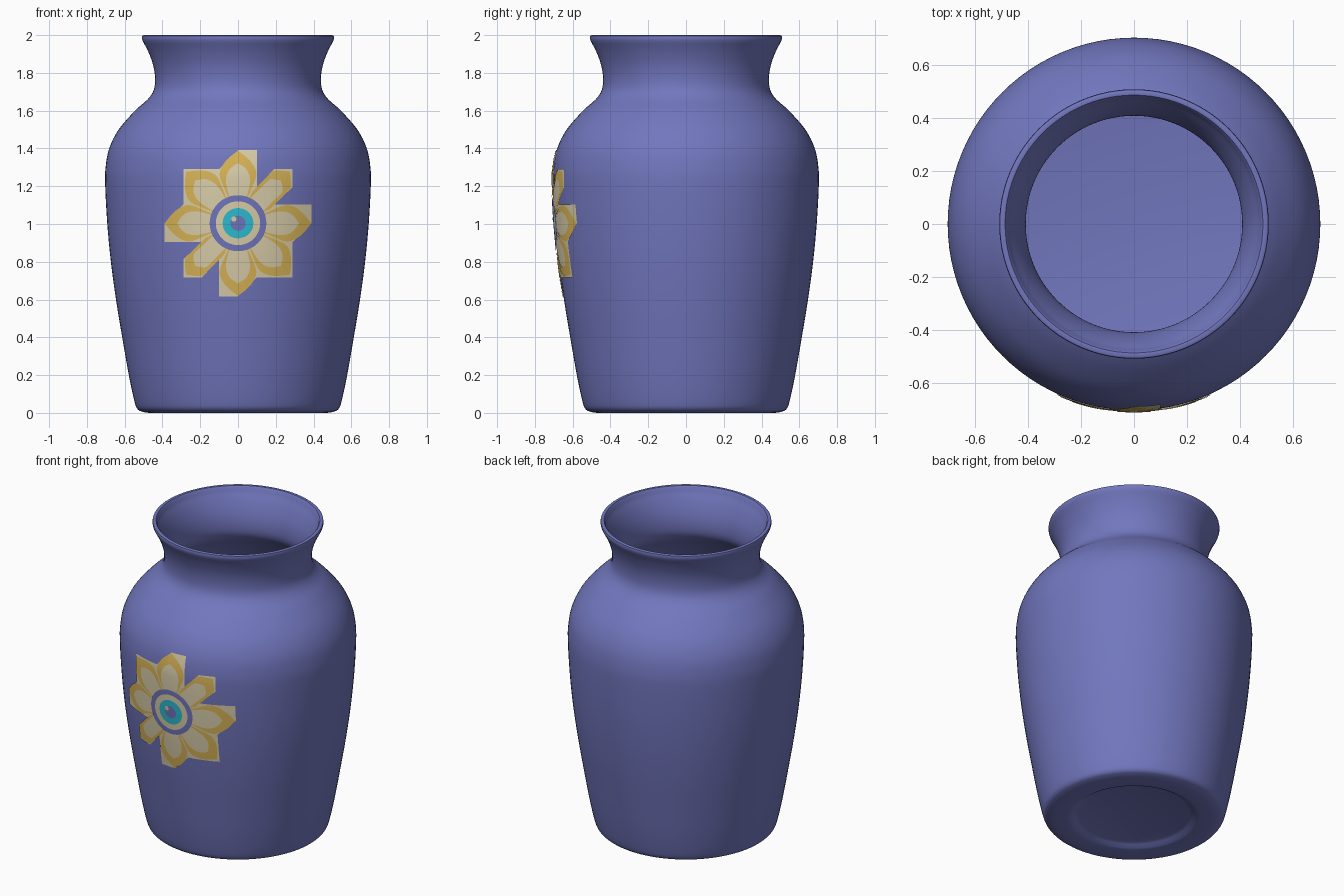
import bpy, bmesh, math
from mathutils import Vector

cube = bpy.data.objects.get("Cube")
if cube:
    bpy.data.objects.remove(cube)


def material(name, rgb):
    m = bpy.data.materials.new(name)
    m.use_nodes = True
    m.diffuse_color = (*rgb, 1)
    m.node_tree.nodes["Principled BSDF"].inputs["Base Color"].default_value = (*rgb, 1)
    return m


BLUE = material("periwinkle_glaze", (0.168, 0.184, 0.515))
CREAM = material("cream_paint", (0.716, 0.631, 0.413))
GOLD = material("gold_paint", (0.701, 0.468, 0.098))
CYAN = material("cyan_paint", (0.026, 0.515, 0.658))


def finish(bm, name, mats):
    mesh = bpy.data.meshes.new(name)
    bm.to_mesh(mesh)
    bm.free()
    obj = bpy.data.objects.new(name, mesh)
    bpy.context.collection.objects.link(obj)
    for m in mats:
        mesh.materials.append(m)
    bpy.ops.object.select_all(action='DESELECT')
    obj.select_set(True)
    bpy.context.view_layer.objects.active = obj
    bpy.ops.object.shade_smooth_by_angle(angle=math.radians(40))
    return obj


def spline(points, steps=4):
    """Smooth curve through (radius, height) points."""
    p = [Vector(q) for q in points]
    p = [2 * p[0] - p[1]] + p + [2 * p[-1] - p[-2]]
    out = []
    for a, b, c, d in zip(p, p[1:], p[2:], p[3:]):
        for i in range(steps):
            t = i / steps
            out.append(0.5 * (2 * b + (c - a) * t + (2 * a - 5 * b + 4 * c - d) * t * t
                              + (3 * b - a - 3 * c + d) * t ** 3))
    return out + [p[-2]]


# Vase: outer wall, rounded lip, inner wall and recessed foot
outer = spline([(.5, .004), (.53, .018), (.548, .06), (.578, .2), (.613, .4), (.646, .6),
                (.673, .8), (.692, 1), (.703, 1.2), (.701, 1.3), (.682, 1.4), (.632, 1.5),
                (.545, 1.6), (.478, 1.66), (.446, 1.71), (.439, 1.77), (.449, 1.84),
                (.474, 1.91), (.505, 1.97)])
WALL = .03
inner = [Vector((p.x - WALL, p.y)) for p in reversed(outer) if p.y > .09]
foot = [Vector(p) for p in ((0, .025), (.33, .025), (.35, .018), (.37, .004), (.39, 0), (.47, 0))]
lip = [Vector(p) for p in ((.509, 1.985), (.507, 1.996), (.5, 2), (.487, 1.998), (.48, 1.988))]
floor = [Vector(p) for p in ((.5, .06), (.46, .05), (0, .05))]

bm = bmesh.new()
verts = [bm.verts.new((p.x, 0, p.y)) for p in foot + outer + lip + inner + floor]
edges = [bm.edges.new(pair) for pair in zip(verts, verts[1:])]
bmesh.ops.spin(bm, geom=verts + edges, cent=(0, 0, 0), axis=(0, 0, 1),
               angle=math.tau, steps=96, use_duplicate=False)
bmesh.ops.remove_doubles(bm, verts=bm.verts, dist=.0001)
bmesh.ops.recalc_face_normals(bm, faces=bm.faces)
finish(bm, "vase_body", [BLUE])


# Flower: thin painted plates that follow the front of the vase
CENTRE_Z = 1.004


def on_vase(u, v, lift):
    z = CENTRE_Z + v
    for a, b in zip(outer, outer[1:]):
        if a.y <= z <= b.y:
            r = a.x + (b.x - a.x) * (z - a.y) / (b.y - a.y)
            break
    k = (r + lift) / r
    return u * k, -math.sqrt(r * r - u * u) * k, z


def plate(name, outline, centre, lift, mats, radii, ring_mats=None):
    """Fan of rings from a centre to a star-shaped outline, laid on the vase."""
    pts = [Vector(p) for p in outline]
    if sum(a.cross(b) for a, b in zip(pts, pts[1:] + pts[:1])) < 0:
        pts.reverse()
    c = Vector(centre)
    bm = bmesh.new()
    hub = bm.verts.new(on_vase(*c, lift))
    rings = [[bm.verts.new(on_vase(*c.lerp(p, s), lift)) for p in pts] for s in radii]
    n = len(pts)
    for k, ring in enumerate(rings):
        for i in range(n):
            j = (i + 1) % n
            if k == 0:
                f = bm.faces.new((hub, ring[i], ring[j]))
            else:
                f = bm.faces.new((rings[k - 1][i], ring[i], ring[j], rings[k - 1][j]))
            if ring_mats:
                f.material_index = ring_mats[k]
    return finish(bm, name, mats)


def subdivide(points, length=.025):
    out = []
    for a, b in zip(points, points[1:] + points[:1]):
        a, b = Vector(a), Vector(b)
        n = max(1, math.ceil((b - a).length / length))
        out += [a.lerp(b, i / n) for i in range(n)]
    return out


def circle(r, n=48):
    return [(r * math.cos(math.tau * i / n), r * math.sin(math.tau * i / n)) for i in range(n)]


# Stepped backing: half the outline, repeated by a half turn
A, B, C, D = .1, .19, .287, .387
half = [(0, D), (A, D), (A, B), (B, C), (C, C), (C, B),
        (B, A), (D, A), (D, 0), (C, -A), (C, -C), (A, -C)]
backing = half + [(-x, -z) for x, z in half]
EVEN = [i / 8 for i in range(1, 9)]
plate("flower_backing", subdivide(backing), (0, 0), .004, [CREAM], EVEN)


# Eight petals: gold border below, cream heart above
def petal(angle, shape, widest):
    side = [(min(p.x, widest), p.y) for p in spline(shape, 3)]
    full = side + [(-w, r) for w, r in reversed(side[:-1])]
    s, c = math.sin(angle), math.cos(angle)
    return [(w * c + r * s, r * c - w * s) for w, r in full]


border = [(.05, .135), (.074, .19), (.095, .245), (.09, .29), (.055, .34), (0, .385)]
heart = [(.044, .135), (.056, .18), (.063, .225), (.056, .265), (.035, .295), (0, .318)]
for i in range(8):
    a = i * math.tau / 8
    narrow = i in (1, 5)
    mid = (.25 * math.sin(a), .25 * math.cos(a))
    plate(f"petal_border_{i + 1}", petal(a, border, .066 if narrow else .097), mid,
          .006, [GOLD], (.25, .5, .75, 1))
    plate(f"petal_heart_{i + 1}", petal(a, heart, .048 if narrow else .063), mid,
          .008, [CREAM], (.25, .5, .75, 1))

# Round centre: pupil, cyan ring, cream ring, blue ring
R = .148
plate("flower_centre", circle(R), (0, 0), .010, [BLUE, CYAN, CREAM],
      [r / R for r in (.02, .04, .06, .08, .1, .116, .132, R)], (0, 0, 1, 1, 2, 2, 0, 0))
glint = [(x - .022, z + .022) for x, z in circle(.014, 12)]
plate("centre_glint", glint, (-.022, .022), .012, [CREAM], (1,))
